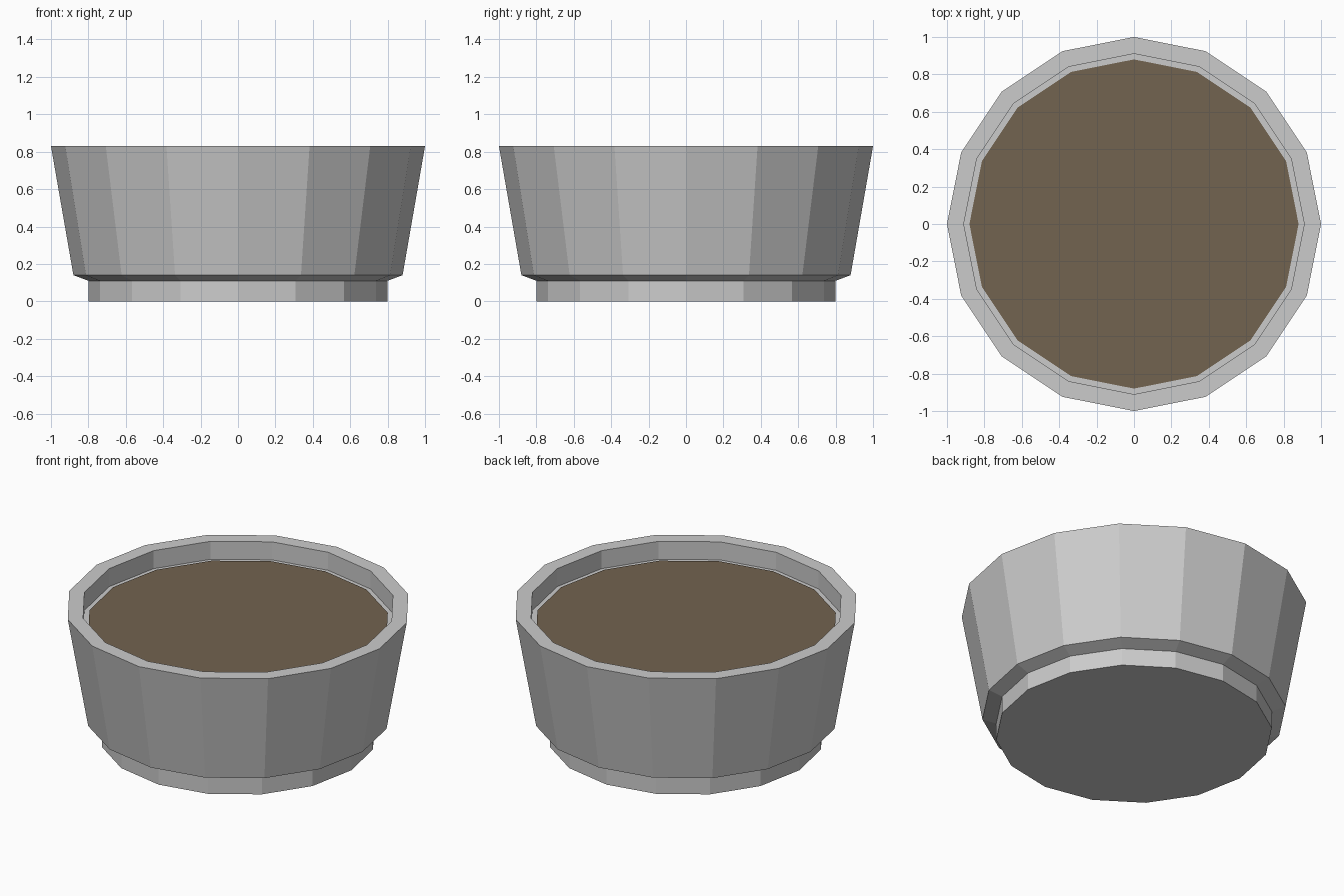
import bpy, bmesh
from math import cos, sin, pi

if "Cube" in bpy.data.objects:
    bpy.data.objects.remove(bpy.data.objects["Cube"])

SIDES = 16


def lathe(name, profile, color=None):
    """Spin (radius, z) points into a faceted ring body; cap the first ring and the last."""
    bm = bmesh.new()
    rings = [[bm.verts.new((r * cos(2 * pi * i / SIDES), r * sin(2 * pi * i / SIDES), z))
              for i in range(SIDES)] for r, z in profile]
    for a, b in zip(rings, rings[1:]):
        for i in range(SIDES):
            j = (i + 1) % SIDES
            bm.faces.new((a[i], a[j], b[j], b[i]))
    bm.faces.new(rings[0][::-1])
    if len(rings) > 1:
        bm.faces.new(rings[-1])
    else:
        bmesh.ops.reverse_faces(bm, faces=bm.faces[:])
    mesh = bpy.data.meshes.new(name)
    bm.to_mesh(mesh)
    bm.free()
    obj = bpy.data.objects.new(name, mesh)
    bpy.context.collection.objects.link(obj)
    if color:
        mat = bpy.data.materials.new(name + "_colour")
        mat.diffuse_color = color
        mat.use_nodes = True
        mat.node_tree.nodes["Principled BSDF"].inputs["Base Color"].default_value = mat.diffuse_color
        mesh.materials.append(mat)
    return obj


# Pot: foot, undercut, flared wall, rim, recessed inside
lathe("pot", [(0.80, 0), (0.80, 0.11), (0.88, 0.14), (1.0, 0.83),
              (0.91, 0.83), (0.91, 0.715)])

# Soil surface
lathe("soil", [(0.88, 0.72)], (0.17, 0.125, 0.08, 1))
